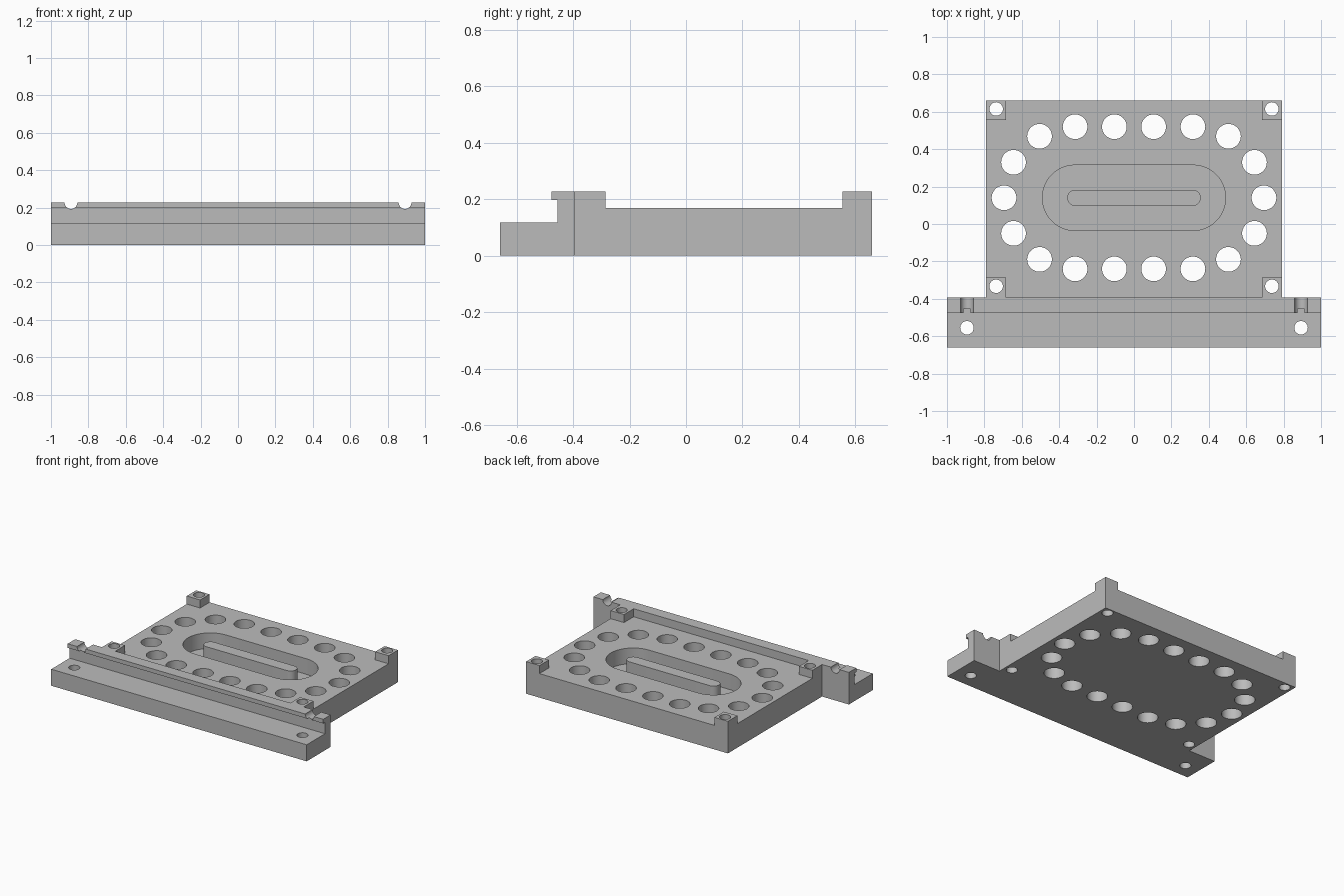
import bpy, bmesh
from math import sin, cos, pi, radians
from mathutils import Matrix

if "Cube" in bpy.data.objects:
    bpy.data.objects.remove(bpy.data.objects["Cube"], do_unlink=True)

grey = bpy.data.materials.new("plain grey")
grey.use_nodes = True
grey.diffuse_color = (0.5, 0.5, 0.5, 1)
grey.node_tree.nodes["Principled BSDF"].inputs["Base Color"].default_value = (0.5, 0.5, 0.5, 1)

MID_Y = 0.14        # centre line of the pocket and hole ring
PLATE_TOP, TOP = 0.17, 0.227
FLOOR = 0.06        # pocket floor height


def make(name, bm):
    bmesh.ops.recalc_face_normals(bm, faces=bm.faces)
    mesh = bpy.data.meshes.new(name)
    bm.to_mesh(mesh)
    bm.free()
    mesh.materials.append(grey)
    ob = bpy.data.objects.new(name, mesh)
    bpy.context.collection.objects.link(ob)
    return ob


def prism(bm, points, move):
    """Extrude a closed outline of 3D points along a vector."""
    face = bm.faces.new([bm.verts.new(p) for p in points])
    res = bmesh.ops.extrude_face_region(bm, geom=[face], use_keep_orig=True)
    new = [v for v in res["geom"] if isinstance(v, bmesh.types.BMVert)]
    bmesh.ops.translate(bm, verts=new, vec=move)


def box(name, x0, x1, y0, y1, z0, z1):
    bm = bmesh.new()
    prism(bm, [(x0, y0, z0), (x1, y0, z0), (x1, y1, z0), (x0, y1, z0)], (0, 0, z1 - z0))
    return make(name, bm)


def stadium(bm, half, r, z0, z1, n=24):
    pts = []
    for side, start in ((1, -pi / 2), (-1, pi / 2)):
        for i in range(n + 1):
            a = start + pi * i / n
            pts.append((side * half + r * cos(a), MID_Y + r * sin(a), z0))
    prism(bm, pts, (0, 0, z1 - z0))


def drill(bm, x, y, r):
    bmesh.ops.create_cone(bm, cap_ends=True, segments=48, radius1=r, radius2=r,
                          depth=1, matrix=Matrix.Translation((x, y, 0)))


def boolean(target, other, operation):
    mod = target.modifiers.new("cut", "BOOLEAN")
    mod.operation, mod.solver, mod.object = operation, "EXACT", other
    bpy.ops.object.select_all(action="DESELECT")
    bpy.context.view_layer.objects.active = target
    target.select_set(True)
    bpy.ops.object.modifier_apply(modifier=mod.name)
    bpy.data.objects.remove(other, do_unlink=True)


# Front bar with stepped rail and overhanging lip
profile = [(-0.66, 0), (-0.393, 0), (-0.393, TOP), (-0.476, TOP),
           (-0.476, 0.198), (-0.455, 0.198), (-0.455, 0.117), (-0.66, 0.117)]
bm = bmesh.new()
prism(bm, [(-1, y, z) for y, z in profile], (2, 0, 0))
body = make("base_plate", bm)

# Main plate and its four corner pads
boolean(body, box("plate", -0.79, 0.79, -0.42, 0.66, 0, PLATE_TOP), "UNION")
for s in (-1, 1):
    x0, x1 = sorted((s * 0.685, s * 0.79))
    for y0, y1 in ((-0.42, -0.285), (0.555, 0.66)):
        boolean(body, box("pad", x0, x1, y0, y1, 0.1, TOP), "UNION")

# Through holes, notches and pocket
bm = bmesh.new()
for s in (-1, 1):
    for deg in range(-60, 61, 30):          # round ends of the hole ring
        a = radians(deg)
        drill(bm, s * (0.315 + 0.38 * cos(a)), MID_Y + 0.38 * sin(a), 0.066)
    for x in (0.105, 0.315):                # straight sides of the hole ring
        for t in (-1, 1):
            drill(bm, s * x, MID_Y + t * 0.38, 0.066)
    for y in (-0.333, 0.615):               # pad screw holes
        drill(bm, s * 0.737, y, 0.036)
    drill(bm, s * 0.893, -0.555, 0.036)     # bar screw holes
    bmesh.ops.create_cone(bm, cap_ends=True, segments=48, radius1=0.034, radius2=0.034,
                          depth=0.2, matrix=Matrix.Translation((s * 0.893, -0.43, TOP))
                          @ Matrix.Rotation(pi / 2, 4, "X"))
stadium(bm, 0.315, 0.175, FLOOR, 0.4)
boolean(body, make("cutter", bm), "DIFFERENCE")

# Island in the middle of the pocket
bm = bmesh.new()
stadium(bm, 0.314, 0.043, FLOOR - 0.01, PLATE_TOP)
island = make("pocket_island", bm)

for ob in (body, island):
    bpy.ops.object.select_all(action="DESELECT")
    ob.select_set(True)
    bpy.context.view_layer.objects.active = ob
    bpy.ops.object.shade_smooth_by_angle(angle=radians(30))
